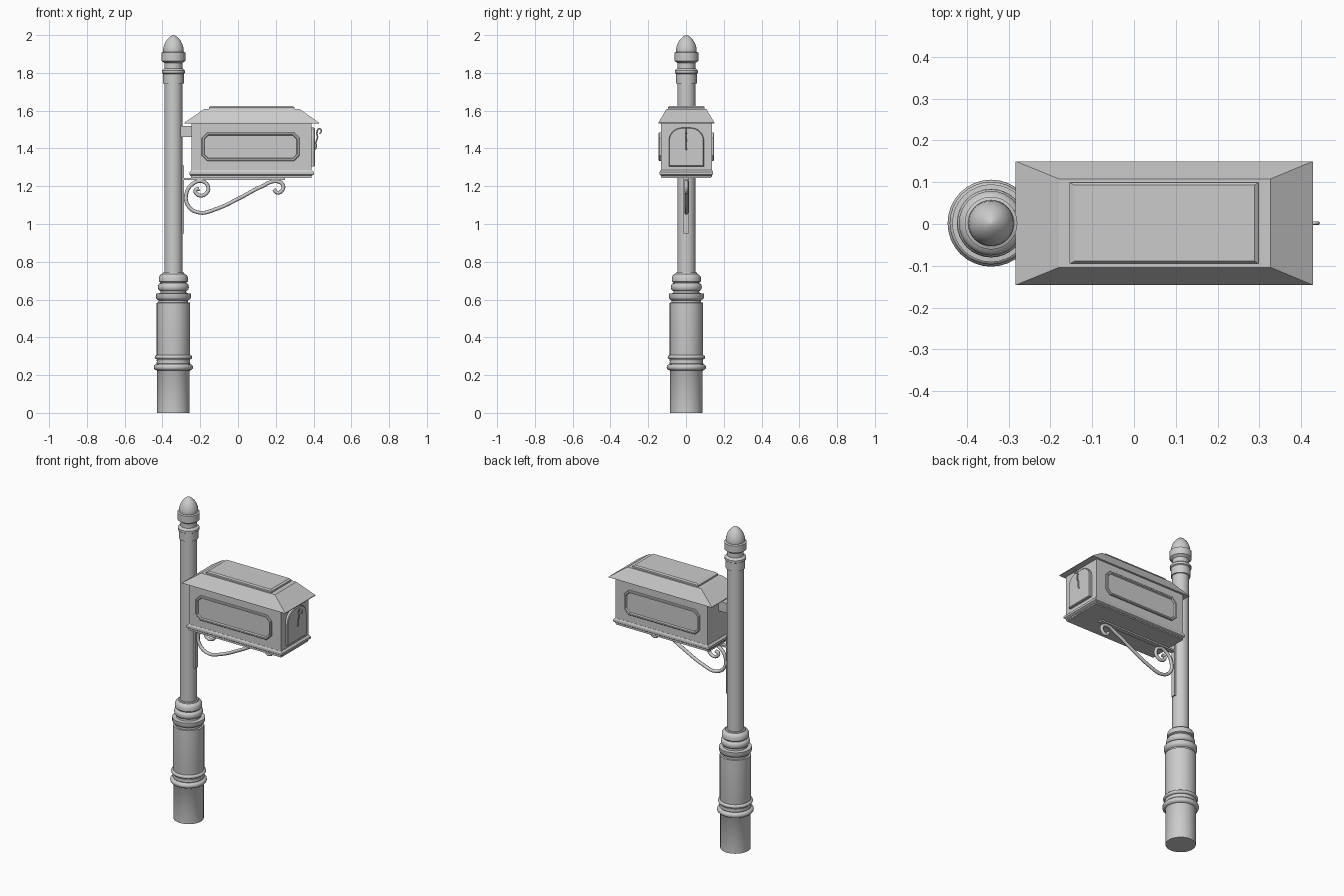
import bpy, bmesh, math
from mathutils import Vector

CY = 0.002      # centre line in y
PX = -0.342     # post axis in x


def loft(name, loops, smooth=False):
    """Bridge equal-length vertex loops and cap both ends."""
    bm = bmesh.new()
    rows = [[bm.verts.new(p) for p in loop] for loop in loops]
    n = len(rows[0])
    for a, b in zip(rows, rows[1:]):
        for i in range(n):
            j = (i + 1) % n
            bm.faces.new((a[i], a[j], b[j], b[i]))
    bm.faces.new(rows[0][::-1])
    bm.faces.new(rows[-1])
    bmesh.ops.recalc_face_normals(bm, faces=bm.faces)
    me = bpy.data.meshes.new(name)
    bm.to_mesh(me)
    bm.free()
    ob = bpy.data.objects.new(name, me)
    bpy.context.collection.objects.link(ob)
    if smooth:
        bpy.context.view_layer.objects.active = ob
        ob.select_set(True)
        bpy.ops.object.shade_smooth_by_angle(angle=math.radians(35))
        ob.select_set(False)
    return ob


def rect(x0, x1, hy, z):
    return [(x0, CY - hy, z), (x1, CY - hy, z), (x1, CY + hy, z), (x0, CY + hy, z)]


def box(name, x0, x1, hy, z0, z1):
    return loft(name, [rect(x0, x1, hy, z0), rect(x0, x1, hy, z1)])


def lathe(name, profile, n=32):
    ang = [2 * math.pi * i / n for i in range(n)]
    return loft(name, [[(PX + r * math.cos(a), CY + r * math.sin(a), z) for a in ang]
                       for r, z in profile], True)


def tube(name, pts, radius):
    cu = bpy.data.curves.new(name, 'CURVE')
    cu.dimensions = '3D'
    cu.bevel_depth = radius
    cu.bevel_resolution = 2
    cu.resolution_u = 6
    cu.use_fill_caps = True
    sp = cu.splines.new('BEZIER')
    sp.bezier_points.add(len(pts) - 1)
    for bp, (x, z) in zip(sp.bezier_points, pts):
        bp.co = (x, CY, z)
        bp.handle_left_type = bp.handle_right_type = 'AUTO'
    ob = bpy.data.objects.new(name, cu)
    bpy.context.collection.objects.link(ob)
    return ob


# Post: base, sleeve with rings, shaft
def bead(r0, r1, z0, z1, n=6):
    return [(r0 + (r1 - r0) * math.sin(math.pi * i / n),
             (z0 + z1) / 2 - (z1 - z0) / 2 * math.cos(math.pi * i / n)) for i in range(n + 1)]


lathe("post_base", [(0.086, 0), (0.086, 0.222)] + bead(0.088, 0.104, 0.225, 0.258)
      + [(0.09, 0.262), (0.087, 0.272), (0.09, 0.282)] + bead(0.088, 0.099, 0.284, 0.306)
      + [(0.0885, 0.309), (0.0885, 0.583), (0.078, 0.584), (0.078, 0.596), (0.088, 0.602),
         (0.093, 0.61), (0.093, 0.632), (0.07, 0.634), (0.068, 0.642)]
      + bead(0.068, 0.082, 0.645, 0.687)
      + [(0.07, 0.692), (0.077, 0.696), (0.077, 0.718), (0.07, 0.73), (0.058, 0.736),
         (0.056, 0.742), (0.046, 0.743)])
lathe("post_shaft", [(0.048, 0.73), (0.048, 1.76)])

# Finial
lathe("post_finial", [(0.046, 1.744), (0.055, 1.745), (0.055, 1.795), (0.061, 1.799),
                      (0.061, 1.813), (0.055, 1.818), (0.047, 1.824), (0.047, 1.852),
                      (0.055, 1.858), (0.063, 1.863), (0.063, 1.907), (0.054, 1.911),
                      (0.055, 1.918), (0.053, 1.935), (0.046, 1.956), (0.035, 1.975),
                      (0.02, 1.99), (0.008, 1.998), (0.001, 2.0)])

# Mailbox body, base moulding and connector
box("mailbox_body", -0.245, 0.39, 0.135, 1.25, 1.54)
loft("mailbox_base", [rect(-0.25, 0.388, 0.131, 1.243), rect(-0.25, 0.388, 0.131, 1.254),
                      rect(-0.257, 0.402, 0.141, 1.262), rect(-0.257, 0.402, 0.141, 1.275),
                      rect(-0.246, 0.391, 0.136, 1.285)])
box("post_connector", -0.31, -0.24, 0.03, 1.46, 1.52)

# Hipped roof with stepped top panel
loft("mailbox_roof", [rect(-0.283, 0.428, 0.148, 1.533), rect(-0.283, 0.428, 0.148, 1.537),
                      rect(-0.18, 0.327, 0.106, 1.608)])
loft("roof_panel", [rect(-0.154, 0.298, 0.097, 1.60), rect(-0.154, 0.298, 0.097, 1.618),
                    rect(-0.142, 0.288, 0.091, 1.626)])


# Side panels: chamfered raised frame around a recessed field
def octagon(inset, y, c=0.03):
    x0, x1, z0, z1 = -0.193 + inset, 0.326 - inset, 1.333 + inset, 1.485 - inset
    c -= inset * 0.6
    return [(x, y, z) for x, z in ((x0 + c, z0), (x1 - c, z0), (x1, z0 + c), (x1, z1 - c),
                                   (x1 - c, z1), (x0 + c, z1), (x0, z1 - c), (x0, z0 + c))]


for side, s in (("front", -1), ("back", 1)):
    loft("side_panel_" + side, [octagon(i, CY + s * d) for i, d in (
        (0, 0.13), (0, 0.143), (0.004, 0.147), (0.012, 0.147), (0.016, 0.138))])


# Arched door
def arch(inset, x):
    hw, z0, z1, r = 0.093 - inset, 1.305 + inset, 1.51 - inset, 0.07 - inset
    pts = [(x, CY - hw, z0), (x, CY + hw, z0)]
    for cy, start in ((hw - r, 0), (r - hw, 90)):
        for k in range(9):
            a = math.radians(start + k * 11.25)
            pts.append((x, CY + cy + r * math.cos(a), z1 - r + r * math.sin(a)))
    return pts


loft("door", [arch(0, 0.38), arch(0, 0.403), arch(0.004, 0.407)])

# Door handle
tube("door_handle", [(0.406, 1.393), (0.413, 1.405), (0.413, 1.433), (0.421, 1.458),
                     (0.418, 1.485), (0.43, 1.505), (0.441, 1.493), (0.432, 1.478)], 0.004)

# Scroll bracket
box("bracket_plate", -0.298, -0.286, 0.014, 0.95, 1.31)
box("bracket_bar", -0.29, 0.25, 0.014, 1.234, 1.244)
tube("bracket_scroll", [(-0.205, 1.186), (-0.225, 1.179), (-0.209, 1.153), (-0.174, 1.158),
                        (-0.157, 1.192), (-0.188, 1.226), (-0.24, 1.212), (-0.274, 1.158),
                        (-0.262, 1.094), (-0.204, 1.06), (-0.119, 1.078), (0.008, 1.137),
                        (0.124, 1.198), (0.204, 1.226), (0.238, 1.206), (0.234, 1.178),
                        (0.208, 1.166), (0.19, 1.184)], 0.01)
